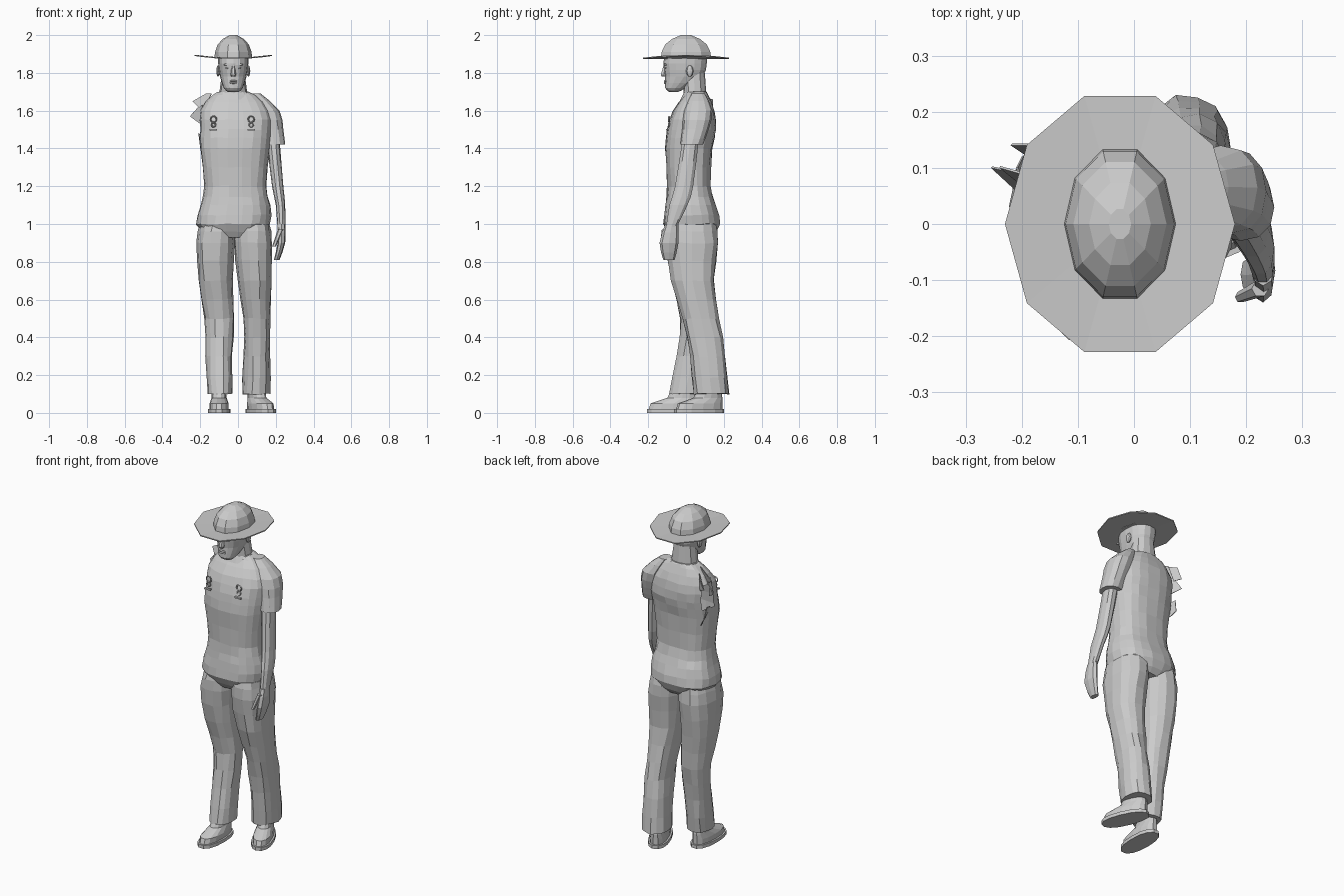
import bpy, bmesh, math, random
from mathutils import Matrix, Vector

random.seed(4)
if "Cube" in bpy.data.objects:
    bpy.data.objects.remove(bpy.data.objects["Cube"], do_unlink=True)

grey = bpy.data.materials.new("plain_grey")
grey.use_nodes = True
grey.diffuse_color = (.6, .6, .6, 1)
grey.node_tree.nodes["Principled BSDF"].inputs["Base Color"].default_value = grey.diffuse_color

middle = -.025  # the head and hat sit a little to the right


def finish(name, bm, place=None):
    """Turn a bmesh into a flat-shaded grey object."""
    if place:
        bm.transform(place)
    mesh = bpy.data.meshes.new(name)
    bm.to_mesh(mesh)
    bm.free()
    mesh.materials.append(grey)
    obj = bpy.data.objects.new(name, mesh)
    bpy.context.scene.collection.objects.link(obj)
    return obj


def flowing(rings):
    """Add a smoothly curved section halfway between each pair of sections."""
    rings = [Vector(ring) for ring in rings]
    result = [rings[0]]
    for i, (here, after) in enumerate(zip(rings, rings[1:])):
        before = rings[max(i - 1, 0)]
        beyond = rings[min(i + 2, len(rings) - 1)]
        result.append((here + after) / 2 + (here + after - before - beyond) / 16)
        result.append(after)
    return result


def even(rings, centre=0.0):
    """Sections given as (z, half width, front, back), alike on both sides."""
    return [(z, centre - half, centre + half, front, back) for z, half, front, back in rings]


def rounded(value, power):
    return math.copysign(abs(value) ** (2 / power), value)


def loft(name, rings, sides=12, power=2.3, jitter=0.0, place=None, hole=None, bend=None):
    """Skin a stack of rounded sections given as (z, right, left, front, back)."""
    bm = bmesh.new()
    loops = []
    for z, right, left, front, back in rings:
        loop = []
        for i in range(sides):
            angle = math.tau * i / sides
            across = rounded(math.cos(angle), power)
            along = rounded(math.sin(angle), power)
            co = Vector(((right + left + across * (left - right)) / 2,
                         (front + back + along * (back - front)) / 2, z))
            co += Vector([random.uniform(-jitter, jitter) for axis in co])
            if bend:
                co.z += bend(co)
            loop.append(bm.verts.new(co))
        loops.append(loop)
    for low, high in zip(loops, loops[1:]):
        for i in range(sides):
            j = (i + 1) % sides
            bm.faces.new((low[i], low[j], high[j], high[i]))
    bm.faces.new(loops[0])
    bm.faces.new(loops[-1])
    bmesh.ops.recalc_face_normals(bm, faces=bm.faces)
    if hole:
        torn = [face for face in bm.faces if hole(face.calc_center_median())]
        bmesh.ops.delete(bm, geom=torn, context='FACES')
    return finish(name, bm, place)


def box(name, centre, size, turn=0.0):
    bm = bmesh.new()
    bmesh.ops.create_cube(bm, size=1)
    return finish(name, bm, Matrix.LocRotScale(
        Vector(centre), Matrix.Rotation(turn, 3, 'Y'), Vector(size)))


def ball(name, centre, size):
    bm = bmesh.new()
    bmesh.ops.create_uvsphere(bm, u_segments=8, v_segments=6, radius=1)
    return finish(name, bm, Matrix.LocRotScale(Vector(centre), None, Vector(size)))


def scrap(points):
    """A loose scrap of torn cloth."""
    bm = bmesh.new()
    bm.faces.new([bm.verts.new(point) for point in points])
    cloth = finish("torn_cloth_scrap", bm).modifiers.new("cloth", 'SOLIDIFY')
    cloth.thickness = .004


# Torso and hips, with the armhole torn open on the right side
def armhole(co):
    return co.x < -.17 and .03 < co.y < .12 and 1.43 < co.z < 1.62


loft("torso", flowing([
    (.93, -.15, .1, -.08, .14), (1, -.22, .17, -.12, .18),
    (1.1, -.2, .17, -.11, .16), (1.2, -.18, .15, -.1, .13),
    (1.4, -.2, .17, -.11, .14), (1.5, -.2, .18, -.1, .16),
    (1.6, -.2, .17, -.07, .15), (1.68, -.14, .1, -.01, .12),
    (1.7, -.1, .05, 0, .11)]),
    sides=22, power=2.5, jitter=.003, hole=armhole)

# Trouser legs, the left one set further back
loft("right_trouser_leg", flowing([
    (.1, -.16, -.03, -.09, .08), (.3, -.17, -.03, -.05, .1),
    (.5, -.18, -.02, -.03, .13), (.7, -.21, -.03, -.08, .15),
    (.9, -.22, -.02, -.11, .17), (1, -.2, -.02, -.1, .16)]), sides=14, jitter=.004)
loft("left_trouser_leg", flowing([
    (.1, .02, .17, .04, .23), (.3, .03, .17, .02, .21),
    (.5, .03, .17, -.02, .18), (.7, 0, .18, -.08, .15),
    (.9, -.02, .18, -.11, .17), (1, -.02, .17, -.1, .16)]), sides=14, jitter=.004)

# Shoes, the left one toeing out
for side, spot, turn in (("right", (-.1, -.07, 0), 0), ("left", (.12, .07, 0), .4)):
    place = Matrix.Translation(spot) @ Matrix.Rotation(turn, 4, 'Z')
    loft(side + "_shoe_sole", even([(0, .06, -.14, .14), (.02, .06, -.14, .14)]),
         sides=14, place=place)
    loft(side + "_shoe_upper", even([
        (.02, .05, -.13, .13), (.05, .05, -.12, .13),
        (.08, .04, -.03, .13), (.14, .04, 0, .12)]), sides=14, place=place)

# Left sleeve, arm and hand
loft("left_sleeve", flowing([
    (1.42, .13, .25, -.03, .09), (1.5, .12, .24, -.02, .12),
    (1.6, .09, .22, -.01, .14), (1.69, .06, .12, .03, .1)]))
loft("left_arm", flowing([
    (.96, .21, .25, -.11, -.06), (1.1, .2, .25, -.09, .01),
    (1.2, .18, .24, -.06, .04), (1.45, .15, .22, -.02, .07)]), sides=10)
loft("left_hand", flowing([
    (.81, .19, .22, -.12, -.06), (.9, .21, .25, -.14, -.04),
    (1, .21, .25, -.11, -.04)]), sides=8)
loft("left_thumb", [
    (.88, .18, .2, -.14, -.12), (.97, .21, .24, -.13, -.1)], sides=6)

# Torn scraps round the right armhole
scrap([(-.14, .06, 1.69), (-.17, .08, 1.69), (-.24, .1, 1.65), (-.19, .06, 1.6)])
scrap([(-.19, .04, 1.63), (-.21, .09, 1.62), (-.255, .1, 1.57), (-.2, .06, 1.53)])
scrap([(-.16, .1, 1.67), (-.19, .14, 1.66), (-.22, .14, 1.6), (-.18, .12, 1.58)])
scrap([(-.19, .04, 1.46), (-.21, .1, 1.48), (-.2, .12, 1.4), (-.17, .1, 1.36)])

# Collar, neck and head
loft("collar", even([(1.66, .1, -.03, .12), (1.7, .08, -.01, .11)], middle), sides=14)
loft("neck", even([(1.65, .08, -.01, .11), (1.8, .06, -.02, .1)], middle))
loft("head", flowing(even([
    (1.7, .03, -.09, -.04), (1.72, .05, -.11, 0), (1.78, .07, -.11, .09),
    (1.85, .08, -.12, .11), (1.9, .08, -.11, .11)], middle)), sides=16)

# Face
loft("nose", even([
    (1.78, .01, -.13, -.1), (1.79, .015, -.135, -.1), (1.84, .007, -.12, -.1)], middle), sides=6)
for z in (1.747, 1.757):
    ball("lip", (middle, -.11, z), (.02, .008, .005))
for side in (-1, 1):
    ball("eye", (middle + side * .03, -.1, 1.825), (.013, .012, .007))
    box("eyebrow", (middle + side * .03, -.11, 1.845), (.04, .014, .009), side * .1)
    ball("ear", (middle + side * .08, .02, 1.81), (.01, .02, .03))


# Hat with an upturned ten-sided brim
def upturn(co):
    return .4 * (co.x - middle) ** 2


def hat_rings(width, depth, levels):
    return even([(z, width * scale, -depth * scale, depth * scale)
                 for z, scale in levels], middle)


loft("hat_brim", hat_rings(.205, .24, [(1.873, .4), (1.873, 1), (1.879, 1), (1.879, .4)]),
     sides=10, power=2, bend=upturn)
loft("hat_crown", hat_rings(.1, .14, [(1.875, 1), (1.91, .97), (1.95, .83), (1.98, .55), (2, .2)]),
     sides=10, power=2)

# Small ring-and-tab clasps on the chest
for x in (-.13, .07):
    for z, radius in ((1.525, .011), (1.555, .016)):
        bpy.ops.mesh.primitive_torus_add(
            major_segments=10, minor_segments=4, major_radius=radius, minor_radius=.004,
            location=(x, -.09, z), rotation=(math.pi / 2, 0, 0))
        clasp = bpy.context.object
        clasp.name = "chest_clasp_ring"
        clasp.data.materials.append(grey)
    box("chest_clasp_tab", (x, -.1, 1.5), (.04, .012, .008))
